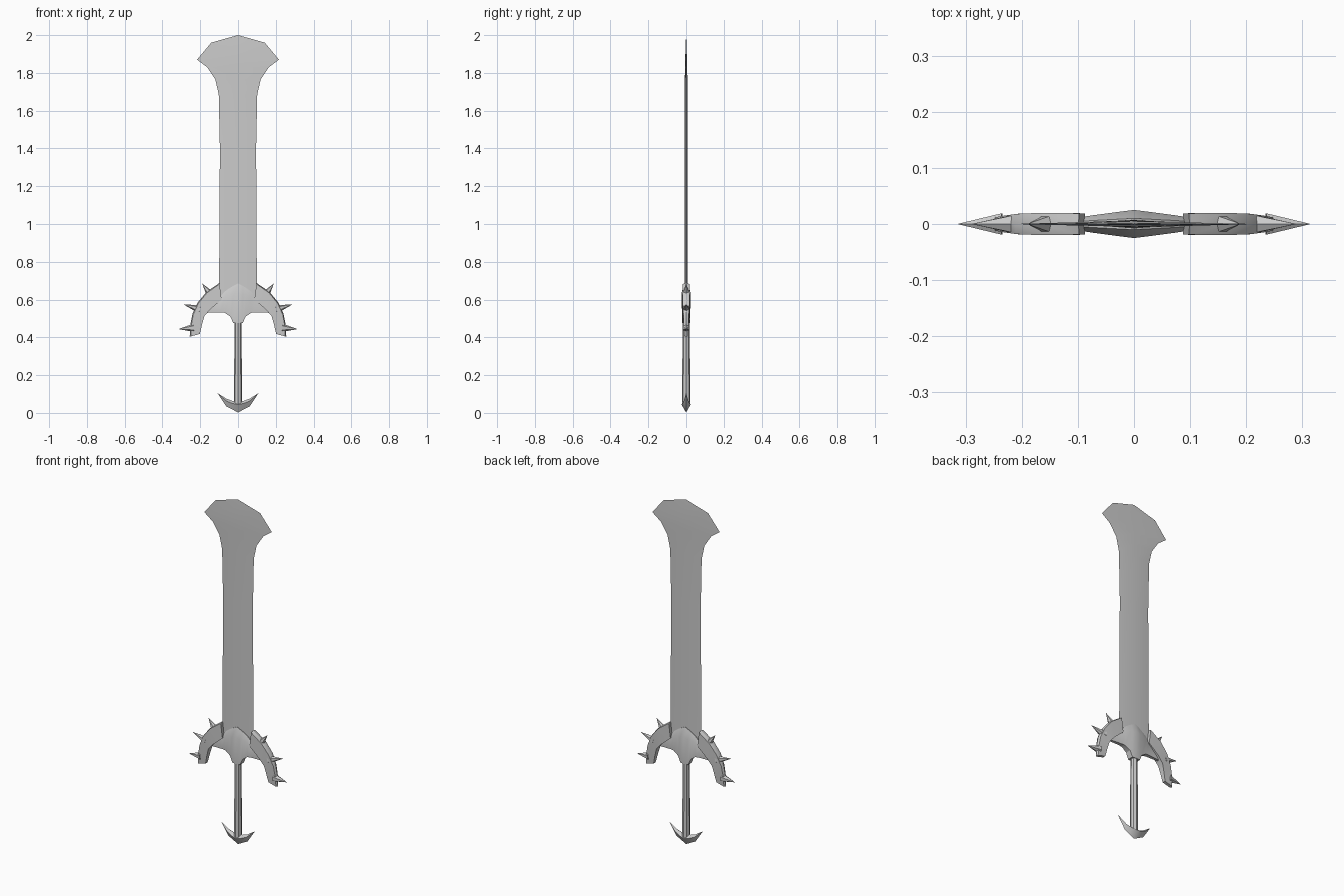
import bpy
import bmesh
from mathutils import Vector

cube = bpy.data.objects.get("Cube")
if cube:
    bpy.data.objects.remove(cube, do_unlink=True)

steel = bpy.data.materials.new("grey_steel")
steel.use_nodes = True
GREY = (0.6, 0.6, 0.6, 1)
steel.diffuse_color = GREY
steel.node_tree.nodes["Principled BSDF"].inputs["Base Color"].default_value = GREY


def finish(name, bm):
    """Clean the mesh, link it and shade it smooth with sharp creases."""
    bmesh.ops.remove_doubles(bm, verts=bm.verts, dist=0.0002)
    bmesh.ops.recalc_face_normals(bm, faces=bm.faces)
    mesh = bpy.data.meshes.new(name)
    bm.to_mesh(mesh)
    bm.free()
    mesh.materials.append(steel)
    ob = bpy.data.objects.new(name, mesh)
    bpy.context.collection.objects.link(ob)
    bpy.ops.object.select_all(action="DESELECT")
    ob.select_set(True)
    bpy.context.view_layer.objects.active = ob
    bpy.ops.object.shade_smooth_by_angle()
    return ob


def loft(name, rings):
    """Skin a row of equal-sized rings and cap both ends."""
    bm = bmesh.new()
    rows = [[bm.verts.new(p) for p in ring] for ring in rings]
    n = len(rows[0])
    for a, b in zip(rows, rows[1:]):
        for i in range(n):
            j = (i + 1) % n
            bm.faces.new((a[i], a[j], b[j], b[i]))
    bm.faces.new(rows[0])
    bm.faces.new(rows[-1])
    return finish(name, bm)


def mirrored(columns):
    """Columns run from the centre out; return them from side to side."""
    left = [(-c[0], *c[1:]) for c in reversed(columns[1:])]
    return left + columns


def cone(name, base, tip, r1, r2, sides):
    base, tip = Vector(base), Vector(tip)
    axis = tip - base
    bm = bmesh.new()
    bmesh.ops.create_cone(bm, cap_ends=True, segments=sides, radius1=r1,
                          radius2=r2, depth=axis.length)
    turn = axis.to_track_quat("Z", "Y").to_matrix().to_4x4()
    bm.transform(turn)
    bmesh.ops.translate(bm, verts=bm.verts, vec=(base + tip) / 2)
    return finish(name, bm)


# Blade: half width, height, half thickness of a flat diamond section
blade = [(0.10, 0.56, 0.008), (0.10, 0.69, 0.008), (0.096, 1.40, 0.007),
         (0.102, 1.685, 0.007), (0.12, 1.765, 0.007), (0.163, 1.83, 0.006),
         (0.217, 1.87, 0.005), (0.142, 1.96, 0.002), (0.001, 2.0, 0.0005)]
loft("blade", [[(w, 0, z), (0, t, z), (-w, 0, z), (0, -t, z)]
               for w, z, t in blade])

# Guard centre: x, top, bottom, half thickness
centre = [(0, 0.685, 0.475, 0.025), (0.025, 0.672, 0.475, 0.022),
          (0.04, 0.664, 0.51, 0.02), (0.07, 0.643, 0.53, 0.016),
          (0.09, 0.62, 0.532, 0.013), (0.165, 0.55, 0.53, 0.008)]
loft("guard_centre",
     [[(x, -t * 0.4, top), (x, t * 0.4, top),
       (x, t, top * 0.75 + low * 0.25), (x, t * 0.8, low),
       (x, -t * 0.8, low), (x, -t, top * 0.75 + low * 0.25)]
      for x, top, low, t in mirrored(centre)])

# Guard arms: outer x and z, inner x and z, half thickness
arm = [(0.098, 0.682, 0.087, 0.60, 0.019), (0.165, 0.635, 0.147, 0.548, 0.02),
       (0.21, 0.58, 0.178, 0.512, 0.018), (0.237, 0.52, 0.19, 0.47, 0.014),
       (0.247, 0.465, 0.197, 0.44, 0.012), (0.25, 0.405, 0.202, 0.418, 0.009)]
# Spikes: base x and z, tip x and z
spikes = [(0.145, 0.625, 0.19, 0.685), (0.20, 0.548, 0.29, 0.575),
          (0.235, 0.45, 0.315, 0.444)]
for side, s in (("left", 1), ("right", -1)):
    rings = []
    for ox, oz, ix, iz, t in arm:
        out = (Vector((ox, 0, oz)) - Vector((ix, 0, iz))).normalized() * 0.006
        ring = [(ox + out.x, 0, oz + out.z), (ox, t, oz), (ix, t, iz),
                (ix, -t, iz), (ox, -t, oz)]
        rings.append([(s * x, y, z) for x, y, z in ring])
    loft(side + "_guard_arm", rings)
    for i, (bx, bz, tx, tz) in enumerate(spikes, 1):
        cone(f"{side}_spike_{i}", (s * bx, 0, bz), (s * tx, 0, tz),
             0.022, 0, 6)

# Grip
cone("grip", (0, 0, 0.04), (0, 0, 0.5), 0.022, 0.018, 8)

# Pommel: x, top, bottom, half thickness of a diamond section
pommel = [(0, 0.062, 0.002, 0.024), (0.03, 0.064, 0.018, 0.019),
          (0.062, 0.075, 0.034, 0.012), (0.108, 0.105, 0.104, 0.0005)]
loft("pommel", [[(x, 0, top), (x, t, top * 0.7 + low * 0.3), (x, 0, low),
                 (x, -t, top * 0.7 + low * 0.3)]
                for x, top, low, t in mirrored(pommel)])
